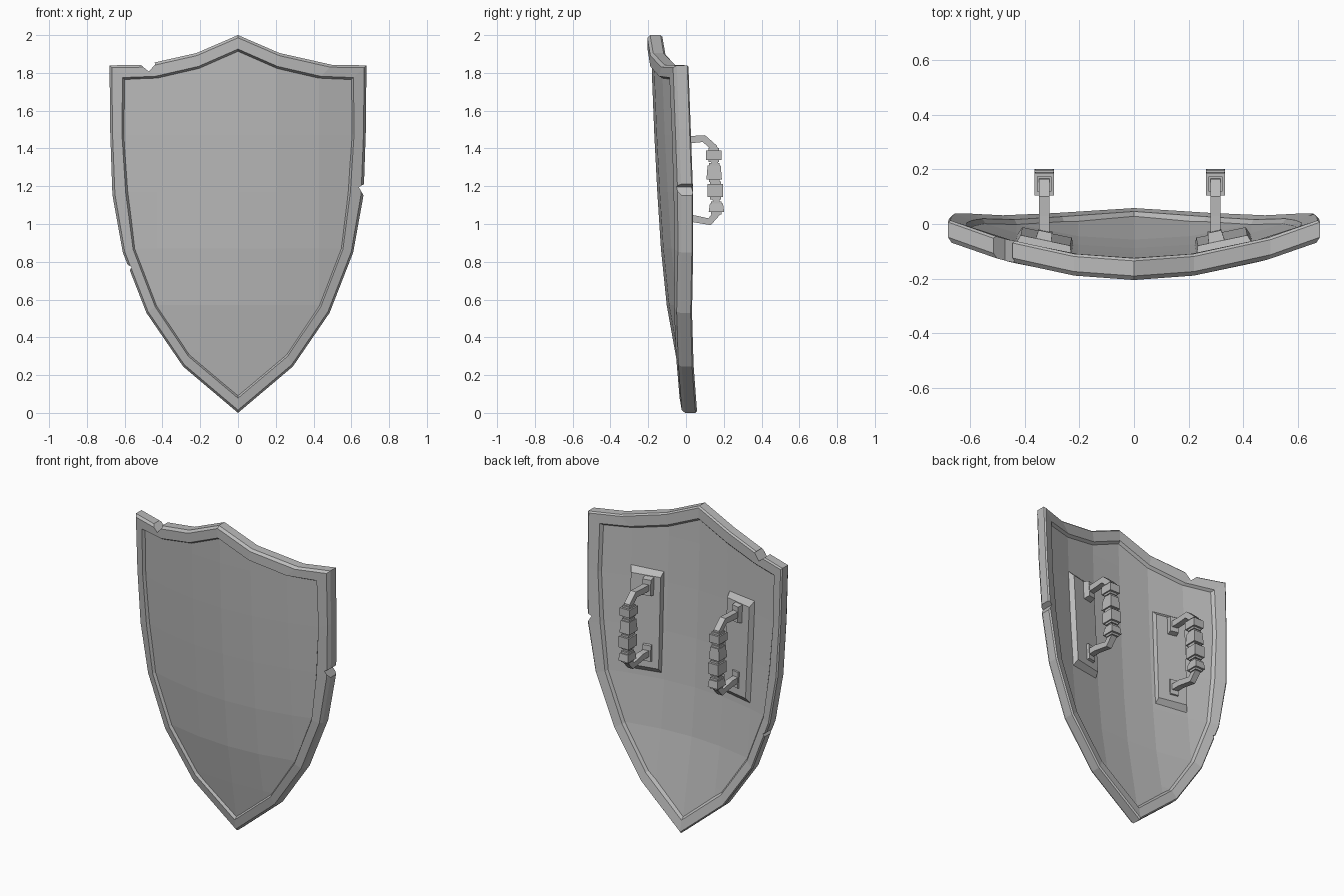
import bpy, bmesh
from math import radians
from mathutils import Matrix, Vector

if "Cube" in bpy.data.objects:
    bpy.data.objects.remove(bpy.data.objects["Cube"])

metal = bpy.data.materials.new("grey_metal")
metal.use_nodes = True
metal.diffuse_color = (0.5, 0.5, 0.5, 1)
metal.node_tree.nodes["Principled BSDF"].inputs["Base Color"].default_value = (0.5, 0.5, 0.5, 1)


def finish(name, bm):
    bmesh.ops.recalc_face_normals(bm, faces=bm.faces[:])
    mesh = bpy.data.meshes.new(name)
    bm.to_mesh(mesh)
    bm.free()
    mesh.materials.append(metal)
    obj = bpy.data.objects.new(name, mesh)
    bpy.context.collection.objects.link(obj)
    return obj


def block(name, centre, size, taper=1.0, axis=1, rot=Matrix()):
    """Box whose positive end along an axis is scaled by taper."""
    bm = bmesh.new()
    bmesh.ops.create_cube(bm, size=1)
    for v in bm.verts:
        if v.co[axis] > 0:
            for k in range(3):
                if k != axis:
                    v.co[k] *= taper
    bm.transform(Matrix.Translation(centre) @ rot @ Matrix.Diagonal((*size, 1)))
    return finish(name, bm)


def loft(name, rings, closed):
    """Skin equal rings of points, joined end to end or capped."""
    bm = bmesh.new()
    vs = [[bm.verts.new(p) for p in ring] for ring in rings]
    n = len(vs[0])
    for i in range(len(vs) if closed else len(vs) - 1):
        a, b = vs[i], vs[(i + 1) % len(vs)]
        for k in range(n):
            bm.faces.new((a[k], a[(k + 1) % n], b[(k + 1) % n], b[k]))
    if not closed:
        bm.faces.new(vs[0])
        bm.faces.new(vs[-1])
    return finish(name, bm)


# Curved front surface shared by panel and rim: (height, depth) along the middle
SPINE = [(0, 0), (0.255, -0.045), (0.55, -0.1), (0.92, -0.138),
         (1.4, -0.165), (1.83, -0.182), (2, -0.185)]


def surface(x, z):
    for (z0, y0), (z1, y1) in zip(SPINE, SPINE[1:]):
        if z <= z1:
            break
    return y0 + (y1 - y0) * (z - z0) / (z1 - z0) + 0.3 * x * x


def mirrored(half):
    return half + [(-x, z) for x, z in half[-2:0:-1]]


outer = mirrored([(0, 2), (0.22, 1.905), (0.5, 1.842), (0.68, 1.84), (0.677, 1.5),
                  (0.665, 1.155), (0.61, 0.85), (0.485, 0.53), (0.29, 0.245), (0, 0)])
inner = mirrored([(0, 1.905), (0.205, 1.815), (0.42, 1.765), (0.592, 1.757), (0.597, 1.47),
                  (0.575, 1.17), (0.54, 0.87), (0.425, 0.57), (0.255, 0.315), (0, 0.1)])


def between(i, t):
    return Vector(outer[i]).lerp(Vector(inner[i]), t)


# Rim: section given as (share of width inward, depth from surface)
SECTION = [(0, -0.005), (0.15, -0.02), (0.78, -0.02), (1, 0.015),
           (1, 0.04), (0.8, 0.06), (0.1, 0.06), (0, 0.05)]
rings = []
for i in range(len(outer)):
    ring = []
    for t, d in SECTION:
        x, z = between(i, t)
        ring.append((x, surface(x, z) + d, z))
    rings.append(ring)
rim = loft("rim", rings, True)

# Battle notches cut through the rim
for x, z, size, angle in [(-0.475, 1.845, 0.055, 40), (0.677, 1.185, 0.055, 60),
                          (-0.59, 0.765, 0.04, 30)]:
    cutter = block("notch_cutter", (x, 0, z), (size, 1, size),
                   rot=Matrix.Rotation(radians(angle), 4, 'Y'))
    cutter.hide_render = True
    mod = rim.modifiers.new("notch", 'BOOLEAN')
    mod.operation = 'DIFFERENCE'
    mod.solver = 'EXACT'
    mod.object = cutter
    bpy.context.view_layer.objects.active = rim
    bpy.ops.object.modifier_apply(modifier=mod.name)
    bpy.data.objects.remove(cutter)

# Panel: flat outline sliced into facets, bent to the surface, then thickened
bm = bmesh.new()
edge = [between(i, 0.9) for i in range(len(outer))]
bm.faces.new([bm.verts.new((x, 0, z)) for x, z in edge])
cuts = [((x, 0, 0), (1, 0, 0)) for x in (-0.43, -0.205, 0, 0.205, 0.43)]
cuts += [((0, 0, z), (0, 0, 1)) for z in (0.32, 0.57, 0.87, 1.17, 1.47, 1.76)]
for co, no in cuts:
    bmesh.ops.bisect_plane(bm, geom=bm.verts[:] + bm.edges[:] + bm.faces[:],
                           plane_co=co, plane_no=no)
for v in bm.verts:
    v.co.y = surface(v.co.x, v.co.z)
shell = bmesh.ops.extrude_face_region(bm, geom=bm.faces[:], use_keep_orig=True)
for v in shell["geom"]:
    if isinstance(v, bmesh.types.BMVert):
        v.co.y += 0.045
finish("panel", bm)

# Two handles on the back, each with a mounting plate, feet, bar and wrapped grip
BAR = [(-0.07, 1.445), (0.03, 1.447), (0.095, 1.452), (0.148, 1.405),
       (0.162, 1.055), (0.125, 1.012), (0.03, 1.03), (-0.06, 1.03)]
WRAPS = [(1.365, 0.05, 0.146), (1.272, 0.075, 0.149),
         (1.178, 0.07, 0.156), (1.085, 0.045, 0.161)]
for side, sign, x in (("left", 1, 0.298), ("right", -1, -0.328)):
    tilt = Matrix.Rotation(radians(12 * sign), 4, 'Z') @ Matrix.Rotation(radians(3), 4, 'X')
    block(side + "_mounting_plate", (0.325 * sign, -0.065, 1.22), (0.215, 0.04, 0.66),
          taper=0.86, rot=tilt)
    for place, z in (("upper", 1.445), ("lower", 1.03)):
        block(f"{side}_{place}_foot", (x, -0.045, z), (0.06, 0.04, 0.115), taper=0.85, rot=tilt)

    rings = []
    for i, p in enumerate(BAR):
        here = Vector(p)
        ahead = Vector(BAR[min(i + 1, len(BAR) - 1)]) - here
        behind = here - Vector(BAR[max(i - 1, 0)])
        along = (ahead.normalized() + behind.normalized()).normalized()
        across = Vector((-along.y, along.x)) * 0.019
        a, b = here + across, here - across
        rings.append([(x - 0.019, *a), (x + 0.019, *a), (x + 0.019, *b), (x - 0.019, *b)])
    loft(side + "_handle_bar", rings, False)

    for i, (z, height, y) in enumerate(WRAPS):
        block(f"{side}_grip_wrap_{i + 1}", (x, y, z), (0.07, 0.082, height),
              taper=0.85 if i % 2 else 1.0, axis=2)
        block(f"{side}_grip_core_{i + 1}", (x, y, z), (0.052, 0.056, height + 0.025))
